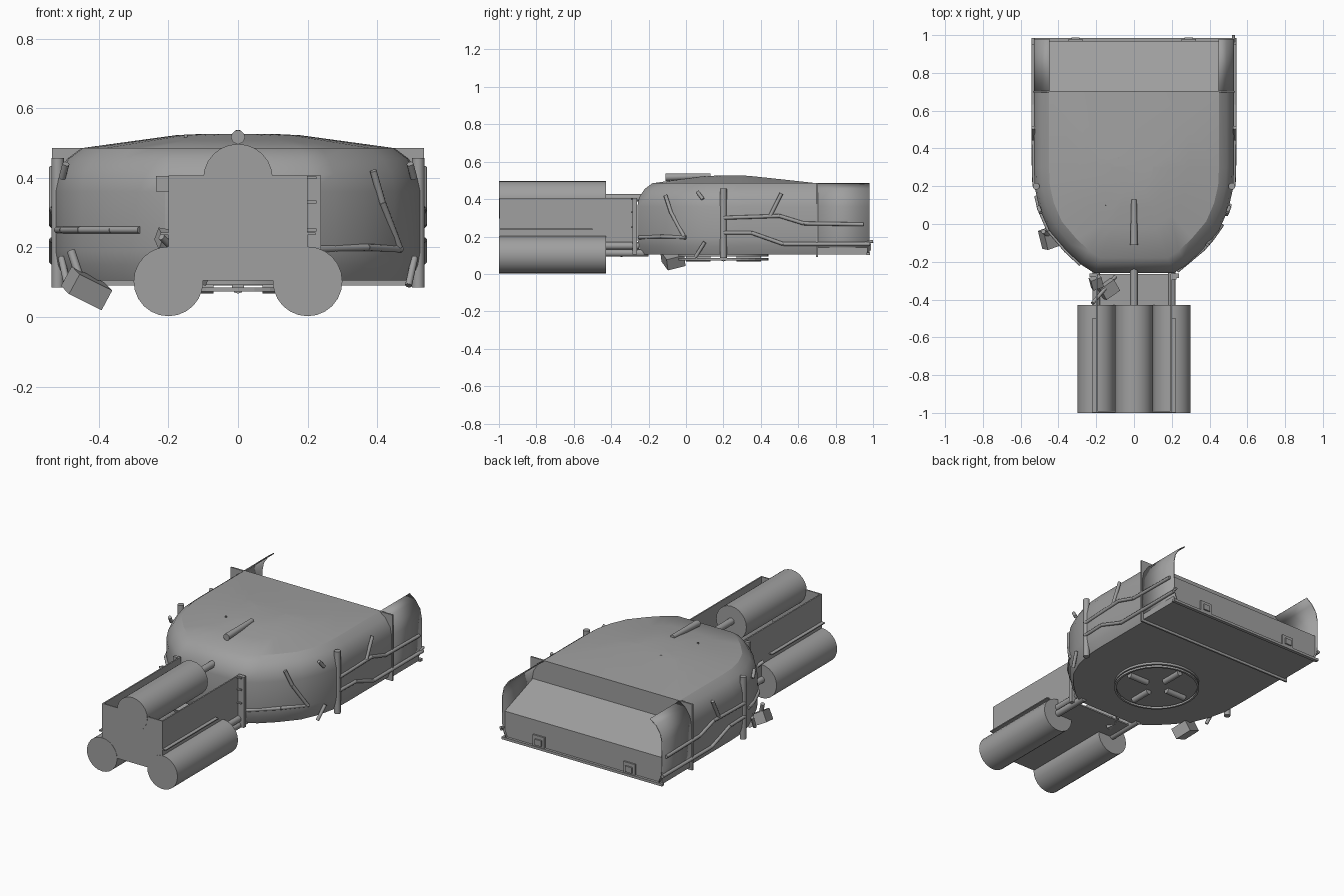
import bpy, bmesh, math
from mathutils import Vector, Matrix, Euler

if "Cube" in bpy.data.objects:
    bpy.data.objects.remove(bpy.data.objects["Cube"])

grey = bpy.data.materials.new("hull_grey")
grey.use_nodes = True
grey.diffuse_color = (0.35, 0.35, 0.35, 1)
grey.node_tree.nodes["Principled BSDF"].inputs["Base Color"].default_value = (0.35, 0.35, 0.35, 1)


def finish(name, bm, smooth=None):
    bmesh.ops.recalc_face_normals(bm, faces=bm.faces)
    mesh = bpy.data.meshes.new(name)
    bm.to_mesh(mesh)
    bm.free()
    mesh.materials.append(grey)
    ob = bpy.data.objects.new(name, mesh)
    bpy.context.collection.objects.link(ob)
    if smooth:
        bpy.ops.object.select_all(action="DESELECT")
        bpy.context.view_layer.objects.active = ob
        ob.select_set(True)
        bpy.ops.object.shade_smooth_by_angle(angle=math.radians(smooth))
    return ob


def box(name, lo, hi, rot=None):
    """Box between two corners, optionally turned about its centre."""
    lo, hi = Vector(lo), Vector(hi)
    bm = bmesh.new()
    turn = Euler([math.radians(a) for a in rot or (0, 0, 0)]).to_matrix().to_4x4()
    bmesh.ops.create_cube(bm, size=1, matrix=Matrix.Translation((lo + hi) / 2) @ turn
                          @ Matrix.Diagonal((*(hi - lo), 1)))
    return finish(name, bm)


def pipe(name, points, r=0.012, r_end=None, sides=10):
    """Chain of round rods through the points."""
    bm = bmesh.new()
    for a, b in zip(points, points[1:]):
        a, b = Vector(a), Vector(b)
        d = b - a
        bmesh.ops.create_cone(bm, cap_ends=True, segments=sides, radius1=r, radius2=r_end or r,
                              depth=d.length, matrix=Matrix.Translation((a + b) / 2)
                              @ d.to_track_quat("Z", "Y").to_matrix().to_4x4())
    return finish(name, bm, 40)


def extrude(name, outline, offset, closed=True):
    """Sweep a list of 3D points along an offset."""
    bm = bmesh.new()
    a = [bm.verts.new(p) for p in outline]
    b = [bm.verts.new(Vector(p) + Vector(offset)) for p in outline]
    n = len(a)
    for i in range(n if closed else n - 1):
        j = (i + 1) % n
        bm.faces.new((a[i], a[j], b[j], b[i]))
    if closed:
        bm.faces.new(a)
        bm.faces.new(b)
    return finish(name, bm, 30)


# Hull plan (left half, front to back) and side section
PLAN = [(0.21, -0.26), (0.28, -0.215), (0.36, -0.14), (0.45, -0.035),
        (0.50, 0.08), (0.525, 0.19), (0.53, 0.30)]
SECTION = [(0.025, 0.105), (0.006, 0.15), (0, 0.19), (0, 0.36), (0.01, 0.41),
           (0.04, 0.455), (0.08, 0.485)]
PIVOT = 0.3
WALL = 0.70


def ring(inset, back):
    fx, fy = 1 - inset / 0.53, 1 - inset / 0.56
    half = [(x * fx, min(PIVOT + (y - PIVOT) * fy, back)) for x, y in PLAN] + [(0.53 * fx, back)]
    return half + [(-x, y) for x, y in reversed(half)]


def hull_x(y):
    """Half width of the hull at a given depth."""
    for (x0, y0), (x1, y1) in zip(PLAN, PLAN[1:]):
        if y0 <= y <= y1:
            return x0 + (x1 - x0) * (y - y0) / (y1 - y0)
    return 0.53 if y > 0 else 0.21


# Main hull with its domed roof
bm = bmesh.new()
levels = [(k, z, WALL) for k, z in SECTION]
levels += [(0.24, 0.507, 0.50), (0.35, 0.522, 0.36), (0.43, 0.526, 0.31)]
loops = [[bm.verts.new((x, y, z)) for x, y in ring(k, back)] for k, z, back in levels]
for low, high in zip(loops, loops[1:]):
    for i in range(len(low)):
        j = (i + 1) % len(low)
        bm.faces.new((low[i], low[j], high[j], high[i]))
bm.faces.new(loops[0])
bm.faces.new(loops[-1])
finish("hull", bm, 28)

# Rear bay: curled side skins, sloped ramp, cross wall
for side, label in ((1, "left"), (-1, "right")):
    skin = [(side * (0.53 - k), WALL, z) for k, z in SECTION]
    ob = extrude(label + "_rear_skin", skin, (0, 0.28, 0), closed=False)
    ob.modifiers.new("thickness", "SOLIDIFY").thickness = 0.006
ramp = [(-0.52, y, z) for y, z in ((WALL, 0.105), (0.97, 0.105), (0.97, 0.265), (WALL, 0.36))]
extrude("rear_ramp", ramp, (1.04, 0, 0))
box("cross_wall", (-0.535, 0.695, 0.09), (0.535, 0.705, 0.485))
box("rear_lip", (-0.53, 0.965, 0.1), (0.53, 0.985, 0.115))
for x in (0.29, -0.31):
    box("rear_latch_base", (x - 0.038, 0.965, 0.11), (x + 0.038, 0.98, 0.18))
    box("rear_latch", (x - 0.022, 0.975, 0.125), (x + 0.022, 0.988, 0.16))

# Roof rod and small roof studs
pipe("roof_rod", [(0, -0.11, 0.517), (0, 0.13, 0.524)], 0.02, 0.014, 12)
for x, y in ((-0.08, 0.35), (0.12, 0.3), (-0.15, 0.1)):
    pipe("roof_stud", [(x, y, 0.5), (x, y, 0.524)], 0.005)

# Belly turntable with four arms
pipe("belly_disc", [(0, 0.2, 0.092), (0, 0.2, 0.108)], 0.24, sides=32)
bm = bmesh.new()
outer, inner = [[bm.verts.new((r * math.cos(i * math.pi / 16), 0.2 + r * math.sin(i * math.pi / 16), 0.085))
                 for i in range(32)] for r in (0.24, 0.228)]
for i in range(32):
    j = (i + 1) % 32
    bm.faces.new((outer[i], outer[j], inner[j], inner[i]))
rim = finish("belly_rim", bm)
rim.modifiers.new("thickness", "SOLIDIFY").thickness = 0.012
for i in range(4):
    d = Vector((math.cos(i * math.pi / 2), math.sin(i * math.pi / 2), 0))
    hub = Vector((0, 0.2, 0.085))
    pipe("belly_arm", [hub + d * 0.07, hub + d * 0.2], 0.018)

# Side poles and plumbing, given as depth and height along the hull side
RUNS = {
    "upper_pipe": [(0.2, 0.30), (0.5, 0.31), (0.63, 0.27), (0.95, 0.265)],
    "lower_pipe": [(0.2, 0.22), (0.35, 0.22), (0.52, 0.16), (0.985, 0.16)],
    "branch_pipe": [(0.45, 0.31), (0.51, 0.43)],
    "short_pipe": [(0.06, 0.44), (0.09, 0.40)],
    "front_drop_pipe": [(-0.11, 0.42), (-0.08, 0.33), (-0.01, 0.2)],
    "front_low_pipe": [(-0.25, 0.195), (-0.13, 0.2), (0.0, 0.195)],
    "foot_pipe": [(0.1, 0.17), (0.05, 0.09)],
}
for side, label in ((1, "left"), (-1, "right")):
    pipe(label + "_pole", [(side * 0.518, 0.2, 0.085), (side * 0.518, 0.2, 0.457)], 0.018, sides=14)
    for name, run in RUNS.items():
        if side < 0 and name.startswith("front"):
            continue
        pipe(label + "_" + name, [(side * (hull_x(y) + 0.003), y, z) for y, z in run], 0.01)
pipe("right_front_pipe", [(-hull_x(y) - 0.003, y, 0.25) for y in (0.15, 0.08, -0.035, -0.14, -0.215)], 0.01)
pipe("left_rear_stub", [(0.527, 0.96, 0.165), (0.527, 1.0, 0.175)], 0.008)

# Loose gear under the right front
box("hanging_box", (-0.49, -0.12, 0.05), (-0.38, -0.02, 0.115), (15, 25, 20))
pipe("hanging_strap", [(-0.48, -0.04, 0.19), (-0.45, -0.06, 0.1)], 0.012)
box("gear_box", (-0.18, -0.38, 0.11), (-0.09, -0.31, 0.16), (20, 15, 35))
box("gear_plate", (-0.23, -0.34, 0.2), (-0.17, -0.28, 0.24), (30, 10, 20))
pipe("gear_strut", [(-0.22, -0.42, 0.23), (-0.1, -0.28, 0.11)], 0.01)

# Front module: open-topped trough
FRONT, REAR = -0.998, -0.265
box("trough_floor", (-0.2, FRONT, 0.105), (0.2, REAR, 0.113))
for side, label in ((1, "left"), (-1, "right")):
    x0, x1 = sorted((side * 0.192, side * 0.2))
    box(label + "_trough_wall", (x0, FRONT, 0.105), (x1, REAR, 0.407))
    x0, x1 = sorted((side * 0.195, side * 0.222))
    box(label + "_trough_ledge", (x0, FRONT, 0.236), (x1, -0.5, 0.242))
box("trough_front_plate", (-0.2, FRONT, 0.105), (0.2, FRONT + 0.008, 0.407))
box("left_flange", (0.195, -0.285, 0.105), (0.238, -0.262, 0.407))
box("right_flange", (-0.235, -0.28, 0.36), (-0.195, -0.262, 0.405))
for z in (0.25, 0.33, 0.4):
    box("flange_clip", (0.2, -0.295, z - 0.004), (0.225, -0.28, z + 0.004))

# Three tanks, each joined to the hull by a rod
for label, x, z in (("top", 0, 0.397), ("left", 0.2, 0.102), ("right", -0.2, 0.102)):
    pipe(label + "_tank", [(x, -1.0, z), (x, -0.428, z)], 0.1, sides=24)
    pipe(label + "_tank_rod", [(x, -0.43, z + 0.01), (x, -0.2, z + 0.01)], 0.02, sides=12)
pipe("left_tank_mount", [(0.2, -0.43, 0.15), (0.2, -0.25, 0.15)], 0.02, sides=12)
